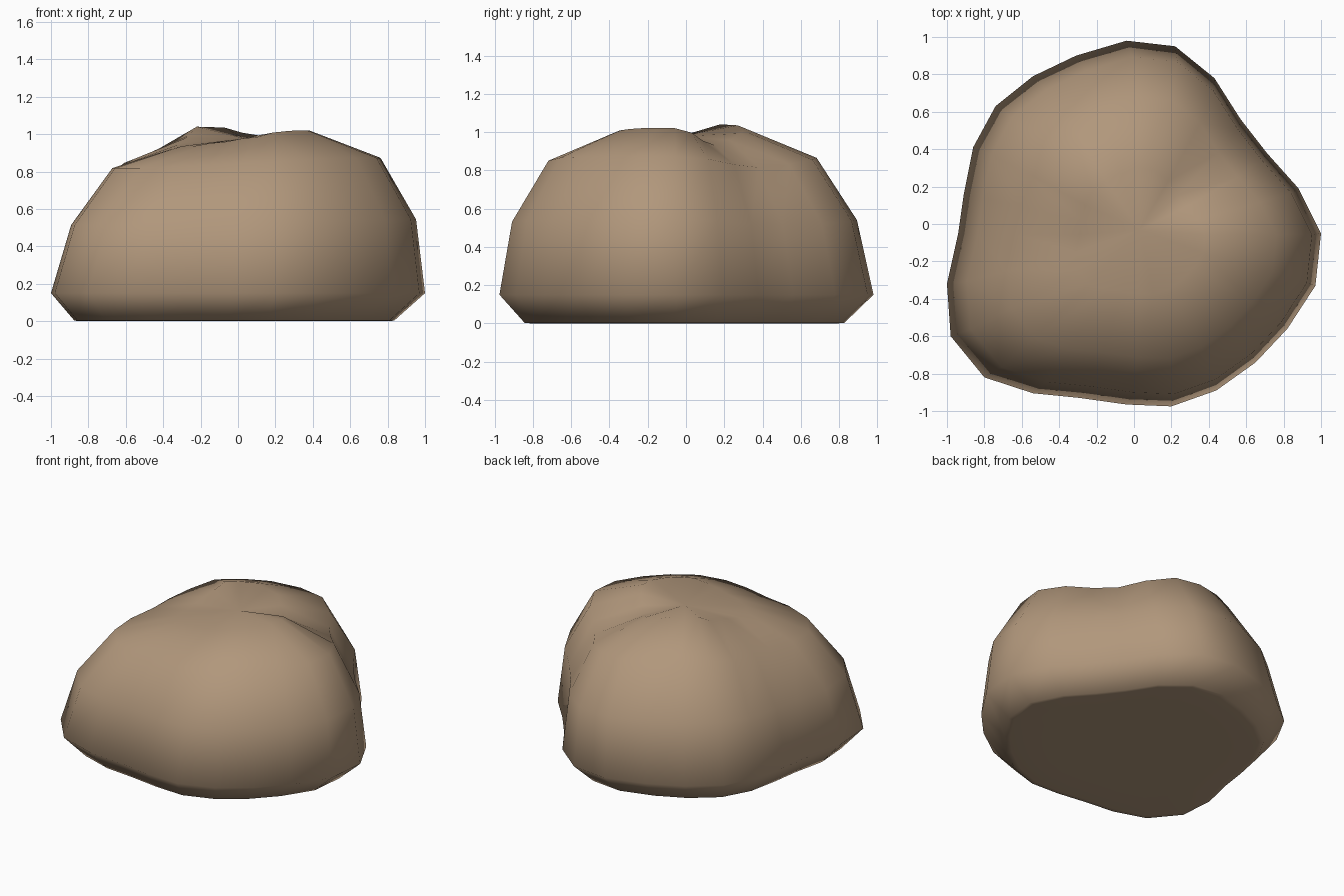
import bpy, bmesh, math

if "Cube" in bpy.data.objects:
    bpy.data.objects.remove(bpy.data.objects["Cube"])

# Widest outline of the boulder, counter-clockwise from the right
OUTLINE = [(1, -.05), (.88, .19), (.71, .38), (.57, .56), (.43, .78), (.22, .95),
           (-.04, .98), (-.31, .90), (-.54, .79), (-.74, .63), (-.86, .41), (-.91, .16),
           (-.94, -.05), (-1, -.32), (-.98, -.60), (-.80, -.82), (-.54, -.905), (-.29, -.93),
           (-.04, -.965), (.20, -.975), (.44, -.89), (.65, -.74), (.82, -.56), (.97, -.33)]

# Lumps and valleys of the crown: (angle, height offset)
LUMPS = [(-40, .02), (-3, .02), (44, -.07), (85, .0), (109, .035), (139, .04), (158, -.01),
         (200, -.065), (225, -.065), (245, -.045), (275, -.02), (300, .01), (320, .02)]

# Rings: (scale, height, share of the lump offset, shift x, shift y)
RINGS = [(.6, 0, 0, -.02, -.01), (.82, 0, 0, -.02, -.01), (.855, .003, 0, -.02, -.01),
         (1, .15, 0, 0, 0), (.922, .537, .35, .03, -.01), (.717, .86, .65, .045, -.02),
         (.345, 1.0, 1, .035, -.04)]


def lump(angle):
    if angle > 320:
        angle -= 360
    for (a, u), (b, v) in zip(LUMPS, LUMPS[1:]):
        if a <= angle <= b:
            t = (angle - a) / (b - a)
            t = t * t * (3 - 2 * t)
            return u + (v - u) * t
    return 0


# Boulder body: stacked scaled rings, closed by a dimpled crown
bm = bmesh.new()
rings = []
for scale, height, share, dx, dy in RINGS:
    ring = []
    for x, y in OUTLINE:
        d = lump(math.degrees(math.atan2(y, x)) % 360)
        ring.append(bm.verts.new((x * scale + dx, y * scale + dy, height + share * d)))
    rings.append(ring)
n = len(OUTLINE)
for low, high in zip(rings, rings[1:]):
    for i in range(n):
        j = (i + 1) % n
        bm.faces.new((low[i], low[j], high[j], high[i]))
crown = bm.verts.new((.03, -.03, .978))
for i in range(n):
    bm.faces.new((rings[-1][i], rings[-1][(i + 1) % n], crown))
# Flat underside
bm.faces.new(rings[0][::-1])
bmesh.ops.recalc_face_normals(bm, faces=bm.faces)
for face in bm.faces:
    face.smooth = True

mesh = bpy.data.meshes.new("boulder")
bm.to_mesh(mesh)
bm.free()
stone = bpy.data.materials.new("tan stone")
stone.diffuse_color = (.44, .31, .20, 1)
stone.use_nodes = True
stone.node_tree.nodes["Principled BSDF"].inputs["Base Color"].default_value = stone.diffuse_color
mesh.materials.append(stone)
boulder = bpy.data.objects.new("boulder", mesh)
bpy.context.collection.objects.link(boulder)
